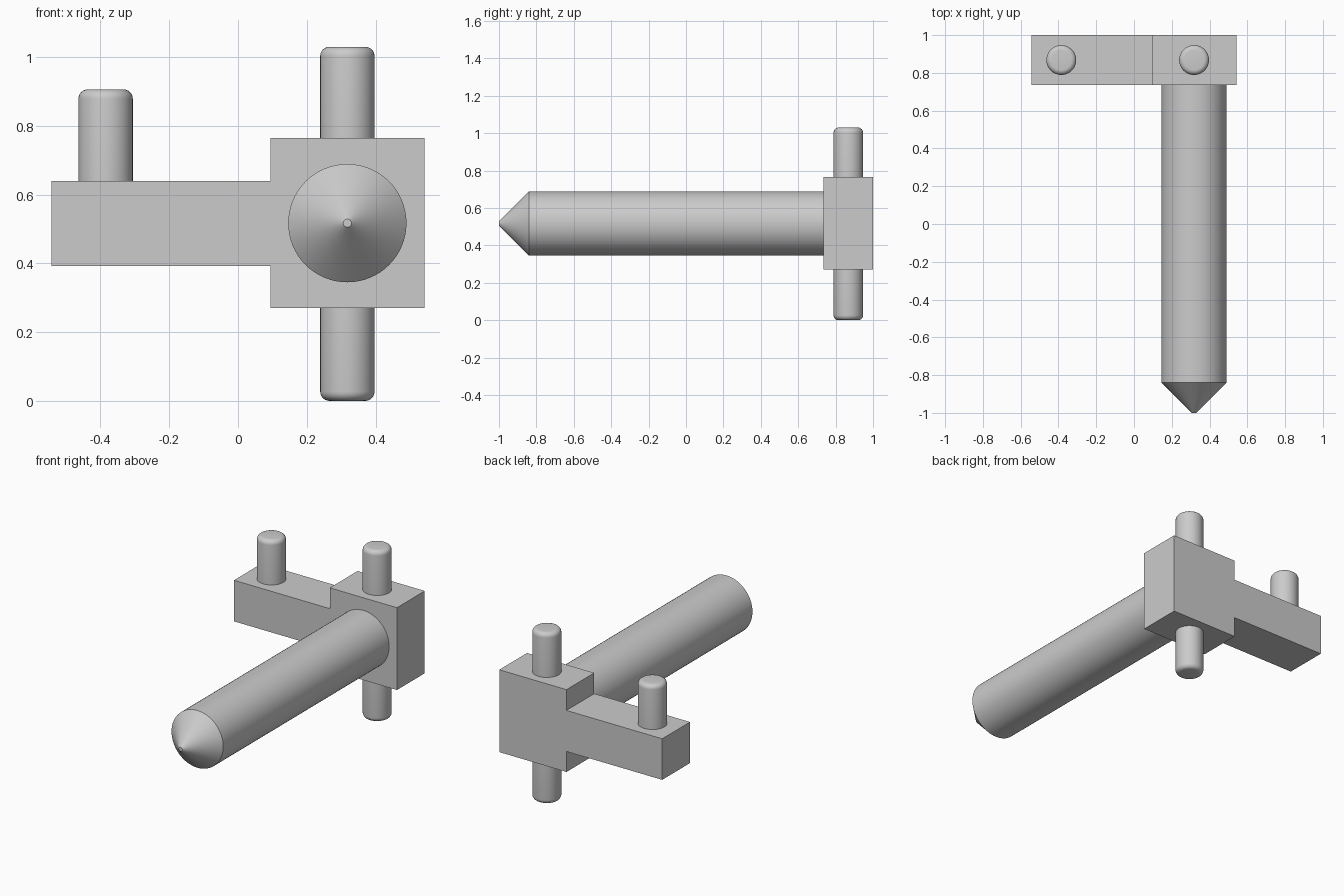
import bpy
import math

if "Cube" in bpy.data.objects:
    bpy.data.objects.remove(bpy.data.objects["Cube"])

grey = bpy.data.materials.new("plain grey")
grey.diffuse_color = (0.6, 0.6, 0.6, 1)
grey.use_nodes = True
grey.node_tree.nodes["Principled BSDF"].inputs["Base Color"].default_value = grey.diffuse_color

PIN_Y = 0.868      # shared depth of block, arm and pins
POST_X = 0.318     # shared axis of rod and main pin


def finish(obj, name):
    obj.name = name
    obj.data.materials.append(grey)
    return obj


def box(name, x0, x1, z0, z1, y0=0.736, y1=1.0):
    bpy.ops.mesh.primitive_cube_add(
        size=1, location=((x0 + x1) / 2, (y0 + y1) / 2, (z0 + z1) / 2))
    obj = bpy.context.object
    obj.scale = (x1 - x0, y1 - y0, z1 - z0)
    bpy.ops.object.transform_apply(location=False, rotation=False, scale=True)
    return finish(obj, name)


def lathe(name, profile, location, rotation=(0, 0, 0), sides=48):
    """Closed solid of revolution from (radius, height) points."""
    verts, faces = [], []
    for r, h in profile:
        for i in range(sides):
            a = 2 * math.pi * i / sides
            verts.append((r * math.cos(a), r * math.sin(a), h))
    for k in range(len(profile) - 1):
        for i in range(sides):
            j = (i + 1) % sides
            faces.append((k * sides + i, k * sides + j,
                          (k + 1) * sides + j, (k + 1) * sides + i))
    faces.append(tuple(reversed(range(sides))))
    faces.append(tuple(range((len(profile) - 1) * sides, len(profile) * sides)))
    mesh = bpy.data.meshes.new(name)
    mesh.from_pydata(verts, [], faces)
    obj = bpy.data.objects.new(name, mesh)
    bpy.context.collection.objects.link(obj)
    obj.location, obj.rotation_euler = location, rotation
    bpy.ops.object.select_all(action='DESELECT')
    obj.select_set(True)
    bpy.context.view_layer.objects.active = obj
    bpy.ops.object.shade_smooth_by_angle(angle=math.radians(30))
    return finish(obj, name)


def pin(name, x, z_base, z_end, radius=0.079, fillet=0.027):
    """Round pin with a filleted free end; it may point up or down."""
    length = abs(z_end - z_base)
    profile = [(radius, 0)]
    for i in range(7):
        a = math.pi / 2 * i / 6
        profile.append((radius - fillet + fillet * math.cos(a),
                        length - fillet + fillet * math.sin(a)))
    flip = math.pi if z_end < z_base else 0
    return lathe(name, profile, (x, PIN_Y, z_base), (flip, 0, 0))


# Mounting block and side arm
box("block", 0.095, 0.542, 0.27, 0.765)
box("side_arm", -0.542, 0.095, 0.393, 0.64)

# Pins on the block and at the end of the arm
pin("upper_pin", POST_X, 0.765, 1.03)
pin("lower_pin", POST_X, 0.27, 0.0)
pin("arm_pin", -0.385, 0.64, 0.906)

# Long rod with a conical, slightly blunted tip facing forward
lathe("pointed_rod", [(0.172, 0), (0.172, 1.576), (0.012, 1.736)],
      (POST_X, 0.736, 0.517), (math.pi / 2, 0, 0), sides=64)
